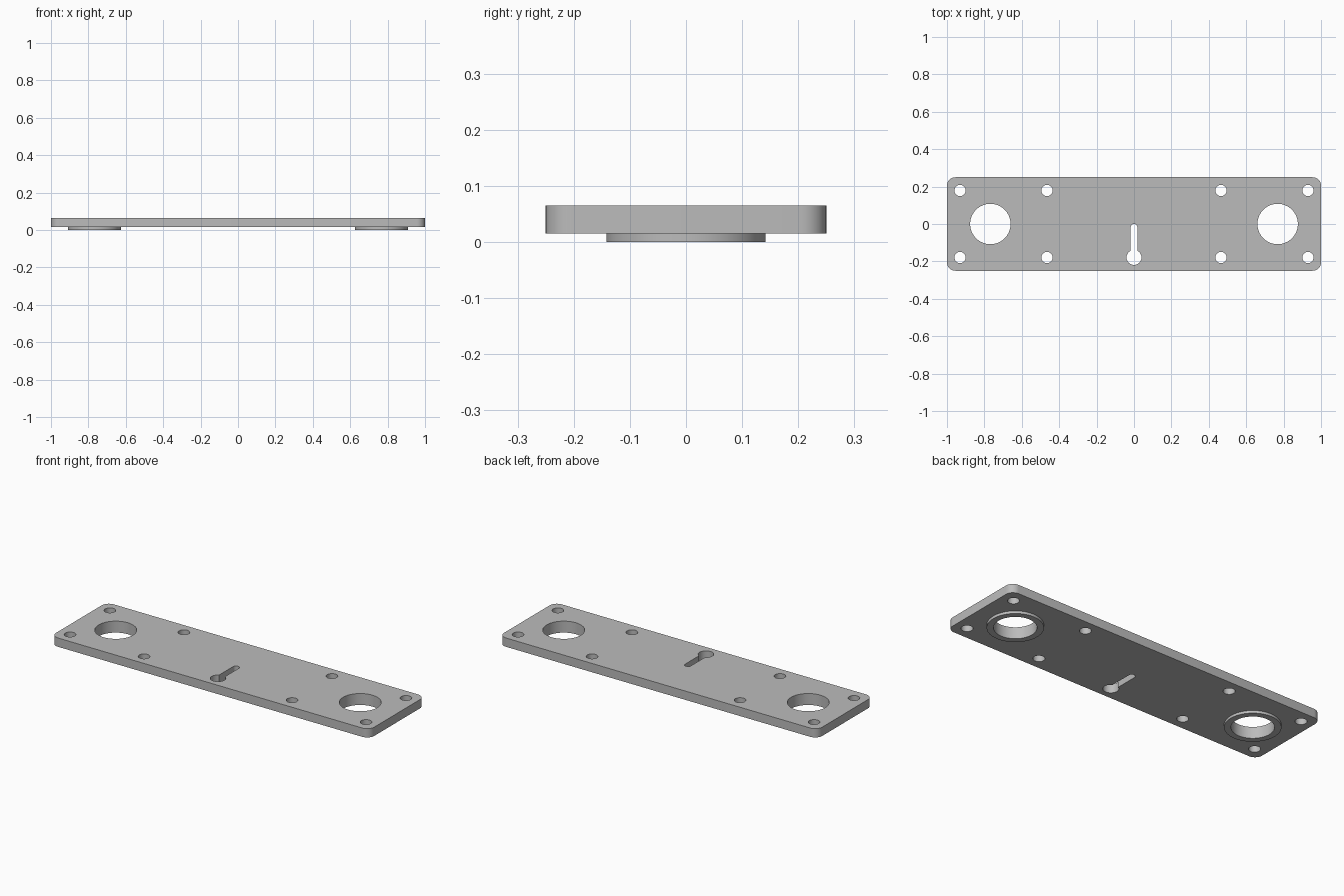
import bpy
import bmesh
from math import cos, sin, pi

cube = bpy.data.objects.get("Cube")
if cube:
    bpy.data.objects.remove(cube, do_unlink=True)

grey = bpy.data.materials.new("plain grey")
grey.use_nodes = True
colour = (0.5, 0.5, 0.5, 1)
grey.diffuse_color = colour
grey.node_tree.nodes["Principled BSDF"].inputs["Base Color"].default_value = colour

BOTTOM, TOP = 0.015, 0.065
HOLE_Y = 0.179


def rounded_rect(x, y, half_x, half_y, radius, steps=8):
    """Outline of a rectangle with round corners."""
    points = []
    for corner, (sx, sy) in enumerate([(1, 1), (-1, 1), (-1, -1), (1, -1)]):
        for i in range(steps + 1):
            a = (corner + i / steps) * pi / 2
            points.append((x + sx * (half_x - radius) + radius * cos(a),
                           y + sy * (half_y - radius) + radius * sin(a)))
    return points


def circle(x, y, radius, steps=48):
    return [(x + radius * cos(2 * pi * i / steps), y + radius * sin(2 * pi * i / steps))
            for i in range(steps)]


def prism(name, outline, low, high):
    """Upright solid with the given outline."""
    bm = bmesh.new()
    face = bm.faces.new([bm.verts.new((x, y, low)) for x, y in outline])
    sides = bmesh.ops.extrude_face_region(bm, geom=[face])["geom"]
    bmesh.ops.translate(bm, vec=(0, 0, high - low),
                        verts=[v for v in sides if isinstance(v, bmesh.types.BMVert)])
    bmesh.ops.remove_doubles(bm, verts=bm.verts, dist=0.0001)
    bmesh.ops.recalc_face_normals(bm, faces=bm.faces)
    mesh = bpy.data.meshes.new(name)
    bm.to_mesh(mesh)
    bm.free()
    mesh.materials.append(grey)
    obj = bpy.data.objects.new(name, mesh)
    bpy.context.collection.objects.link(obj)
    return obj


def combine(body, tool, operation):
    """Apply a boolean and discard the tool."""
    tool.hide_render = True
    mod = body.modifiers.new(operation.lower(), "BOOLEAN")
    mod.operation, mod.object, mod.solver = operation, tool, "EXACT"
    bpy.context.view_layer.objects.active = body
    bpy.ops.object.modifier_apply(modifier=mod.name)
    bpy.data.objects.remove(tool, do_unlink=True)


def cut(outline):
    combine(plate, prism("cutter", outline, -0.1, 0.2), "DIFFERENCE")


# Flat plate with rounded corners
plate = prism("mounting_plate", rounded_rect(0, 0, 1, 0.25, 0.045), BOTTOM, TOP)

for side in (-1, 1):
    # Raised ring under each large opening
    combine(plate, prism("ring_boss", circle(side * 0.768, 0, 0.142, 64), 0, 0.04), "UNION")
    cut(circle(side * 0.768, 0, 0.108, 64))
    # Screw holes
    for x in (0.465, 0.93):
        for y in (-HOLE_Y, HOLE_Y):
            cut(circle(side * x, y, 0.03, 32))

# Keyhole slot: round entry and narrow neck
cut(circle(0, -HOLE_Y, 0.04))
cut(rounded_rect(0, -HOLE_Y / 2, 0.018, HOLE_Y / 2, 0.018))

bpy.ops.object.select_all(action="DESELECT")
plate.select_set(True)
bpy.context.view_layer.objects.active = plate
bpy.ops.object.shade_smooth_by_angle(angle=pi / 6)
